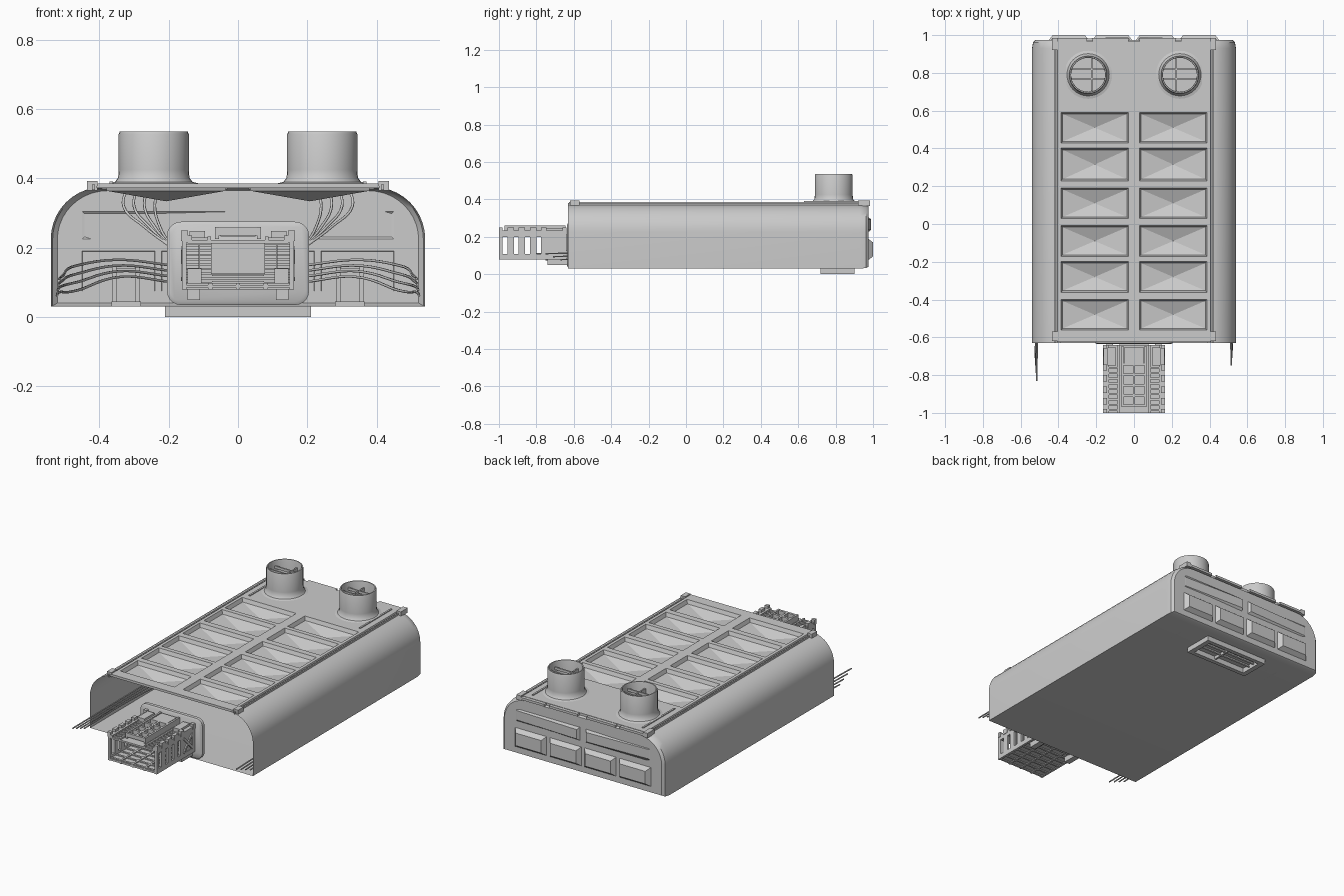
import bpy, bmesh, math
from mathutils import Matrix, Vector

if "Cube" in bpy.data.objects:
    bpy.data.objects.remove(bpy.data.objects["Cube"])


def finish(name, bm, smooth=True, angle=35, recalc=True):
    if recalc:
        bmesh.ops.recalc_face_normals(bm, faces=bm.faces)
    me = bpy.data.meshes.new(name)
    bm.to_mesh(me)
    bm.free()
    ob = bpy.data.objects.new(name, me)
    bpy.context.collection.objects.link(ob)
    if smooth:
        bpy.ops.object.select_all(action='DESELECT')
        ob.select_set(True)
        bpy.context.view_layer.objects.active = ob
        bpy.ops.object.shade_smooth_by_angle(angle=math.radians(angle))
    return ob


def boxes(name, items):
    """Each item: x0,x1,y0,y1,z0,z1 and an optional tilt about x."""
    bm = bmesh.new()
    for it in items:
        x0, x1, y0, y1, z0, z1 = it[:6]
        tilt = it[6] if len(it) > 6 else 0
        m = (Matrix.Translation(((x0+x1)/2, (y0+y1)/2, (z0+z1)/2))
             @ Matrix.Rotation(tilt, 4, 'X')
             @ Matrix.Diagonal((x1-x0, y1-y0, z1-z0, 1)))
        bmesh.ops.create_cube(bm, size=1, matrix=m)
    return finish(name, bm, False)


def mirrored(items):
    return items + [(-i[1], -i[0]) + tuple(i[2:]) for i in items]


def tube(name, paths, r=0.004):
    cu = bpy.data.curves.new(name, 'CURVE')
    cu.dimensions = '3D'
    cu.bevel_depth = r
    cu.bevel_resolution = 1
    cu.resolution_u = 6
    for p in paths:
        sp = cu.splines.new('BEZIER')
        sp.bezier_points.add(len(p)-1)
        for b, co in zip(sp.bezier_points, p):
            b.co = co
            b.handle_left_type = b.handle_right_type = 'AUTO'
    ob = bpy.data.objects.new(name, cu)
    bpy.context.collection.objects.link(ob)


# Body shell: rounded section, open at the front and closed at the back
def section():
    half = [(0.54, 0.03)]
    for i in range(11):
        a = math.pi/2*i/10
        half.append((0.39 + 0.15*math.cos(a), 0.225 + 0.15*math.sin(a)))
    return half + [(-x, z) for x, z in reversed(half)]


bm = bmesh.new()
rings = []
for y, s, dz in ((-0.63, 1, 0), (0.93, 1, 0), (0.962, 0.99, 0.003), (0.975, 0.965, 0.01)):
    rings.append([bm.verts.new((x*s, y, 0.2 + (z-0.2)*(1 - dz*6))) for x, z in section()])
n = len(rings[0])
for a, b in zip(rings, rings[1:]):
    for i in range(n):
        # the flat middle of the roof is left to the top panel
        if i != 11 or a is not rings[0]:
            bm.faces.new((a[i], a[(i+1) % n], b[(i+1) % n], b[i]))
bm.faces.new(rings[-1])
finish("body_shell", bm)

# Top panel: two columns of six recessed cells with pyramid floors, plain rear deck
rows = [(-0.57, -0.39), (-0.37, -0.19), (-0.18, 0.0), (0.02, 0.20), (0.22, 0.41), (0.42, 0.60)]
ys = [-0.625] + [v for r in rows for v in r] + [0.965]
xs = [-0.405, -0.395, -0.02, 0.02, 0.395, 0.405]
TOP = 0.386
bm = bmesh.new()
grid = [[bm.verts.new((x, y, TOP)) for x in xs] for y in ys]
cells = []
for j in range(len(ys)-1):
    for i in range(len(xs)-1):
        f = bm.faces.new((grid[j][i], grid[j][i+1], grid[j+1][i+1], grid[j+1][i]))
        if j % 2 and j < 13 and i in (1, 3):
            cells.append(f)
outer = [e for e in bm.edges if e.is_boundary]
skirt = bmesh.ops.extrude_edge_only(bm, edges=outer)
for v in [g for g in skirt['geom'] if isinstance(g, bmesh.types.BMVert)]:
    v.co = Vector((v.co.x*1.01, v.co.y, 0.372))
for f in cells:
    bmesh.ops.inset_individual(bm, faces=[f], thickness=0.012, depth=0.0)
    bmesh.ops.inset_individual(bm, faces=[f], thickness=0.012, depth=-0.022)
    mid = bmesh.ops.poke(bm, faces=[f])['verts'][0]
    mid.co.z -= 0.03
finish("top_panel", bm, False, recalc=False)

# Side rails, corner clips and rear trim
boxes("roof_rails", mirrored([
    (0.413, 0.421, -0.63, 0.965, 0.366, 0.382),
    (0.405, 0.435, -0.62, -0.57, 0.365, 0.393),
    (0.405, 0.435, 0.92, 0.985, 0.365, 0.393),
    (0.03, 0.22, 0.96, 0.985, 0.37, 0.384),
    (0.25, 0.41, 0.96, 0.985, 0.37, 0.384),
    (0.36, 0.37, 0.63, 0.93, 0.38, 0.391)]))

# Exhaust stacks with flared base, hollow bore and inner bars
prof = [(0.135, 0.384), (0.112, 0.390), (0.103, 0.402), (0.101, 0.425), (0.101, 0.528),
        (0.098, 0.535), (0.092, 0.535), (0.090, 0.528), (0.090, 0.388)]
for side, label in ((-1, "left"), (1, "right")):
    bm = bmesh.new()
    vs = [bm.verts.new((r, 0, z)) for r, z in prof]
    es = [bm.edges.new(p) for p in zip(vs, vs[1:])]
    bmesh.ops.spin(bm, geom=vs+es, cent=(0, 0, 0), axis=(0, 0, 1), angle=2*math.pi,
                   steps=32, use_duplicate=False)
    bmesh.ops.remove_doubles(bm, verts=bm.verts, dist=1e-4)
    bmesh.ops.translate(bm, verts=bm.verts, vec=(side*0.243, 0.79, 0))
    finish("stack_" + label, bm)
    c = side*0.243
    boxes("stack_bars_" + label, [
        (c-0.089, c+0.089, 0.765, 0.773, 0.49, 0.505),
        (c-0.089, c+0.089, 0.815, 0.823, 0.49, 0.505),
        (c-side*0.02-0.004, c-side*0.02+0.004, 0.705, 0.875, 0.47, 0.50)])


# Rear panels: a row of four pads under two long wedges
def pad(bm, x0, x1, z0, z1, inset, depth, skew=0):
    y = 0.974
    a = [bm.verts.new(p) for p in ((x0, y, z0), (x1, y, z0), (x1, y, z1), (x0, y, z1))]
    b = [bm.verts.new(p) for p in (
        (x0+inset, y+depth*(1-skew), z0+inset), (x1-inset, y+depth*(1+skew), z0+inset),
        (x1-inset, y+depth*(1+skew), z1-inset), (x0+inset, y+depth*(1-skew), z1-inset))]
    for i in range(4):
        k = (i+1) % 4
        bm.faces.new((a[i], a[k], b[k], b[i]))
    bm.faces.new(b)


bm = bmesh.new()
for k in range(4):
    x = -0.45 + k*0.23
    pad(bm, x, x+0.21, 0.075, 0.19, 0.02, 0.026)
pad(bm, -0.45, -0.02, 0.225, 0.305, 0.012, 0.009, 0.8)
pad(bm, 0.02, 0.45, 0.225, 0.305, 0.012, 0.009, -0.8)
finish("rear_panels", bm, False)

# Underside vent frame with vanes
boxes("bottom_vent", mirrored([(0.18, 0.21, 0.72, 0.9, 0.0, 0.032)]) + [
    (-0.18, 0.18, 0.72, 0.745, 0.0, 0.032), (-0.18, 0.18, 0.875, 0.9, 0.0, 0.032),
    (-0.18, 0.18, 0.79, 0.797, 0.012, 0.032, 0.5), (-0.18, 0.18, 0.83, 0.837, 0.012, 0.032, 0.5),
    (0.02, 0.03, 0.745, 0.875, 0.012, 0.032)])

# Mounting plate with rounded corners
bm = bmesh.new()
ring = []
for cx, cz, a0 in ((0.165, 0.235, 0), (-0.165, 0.235, 90), (-0.165, 0.075, 180), (0.165, 0.075, 270)):
    for k in range(6):
        a = math.radians(a0 + k*18)
        ring.append(bm.verts.new((cx + 0.04*math.cos(a), -0.61, cz + 0.04*math.sin(a))))
f = bm.faces.new(ring)
ext = bmesh.ops.extrude_face_region(bm, geom=[f])
front = [g for g in ext['geom'] if isinstance(g, bmesh.types.BMFace)][0]
bmesh.ops.translate(bm, verts=front.verts, vec=(0, -0.02, 0))
bmesh.ops.inset_individual(bm, faces=[front], thickness=0.01, depth=0.006)
finish("mounting_plate", bm)

# Front rack side walls: rails, uprights between slots and a crossed bay
side = [(0.148, 0.162, -1.0, -0.64, 0.08, 0.108), (0.148, 0.162, -1.0, -0.64, 0.2, 0.235),
        (0.150, 0.158, -0.75, -0.65, 0.1, 0.21)]
for y0, y1 in ((-1.0, -0.98), (-0.955, -0.92), (-0.895, -0.86), (-0.835, -0.80), (-0.775, -0.745),
               (-0.66, -0.64)):
    side.append((0.148, 0.162, y0, y1, 0.1, 0.21))
    side.append((0.144, 0.165, y0, y1, 0.22, 0.25))
for t in (0.8, -0.8):
    side.append((0.154, 0.165, -0.765, -0.64, 0.147, 0.161, t))
boxes("rack_sides", mirrored(side))

# Rack top: raised ladder of cells in the middle, lattice strips either side
top = [(0.055, 0.066, -0.97, -0.645, 0.225, 0.26), (0.078, 0.088, -1.0, -0.64, 0.215, 0.232),
       (0.132, 0.15, -1.0, -0.64, 0.215, 0.235), (0.095, 0.14, -0.75, -0.655, 0.222, 0.248)]
for k in range(9):
    y = -0.99 + k*0.028
    top.append((0.085, 0.135, y, y+0.01, 0.217, 0.23))
top = mirrored(top)
for k in range(5):
    y = -0.97 + k*0.055
    top.append((-0.06, 0.06, y, y+0.014, 0.235, 0.258))
top += [(-0.006, 0.006, -0.97, -0.75, 0.235, 0.258), (-0.05, 0.05, -0.74, -0.65, 0.232, 0.258),
        (-0.145, 0.145, -1.0, -0.64, 0.212, 0.222)]
boxes("rack_top", top)

# Rack floor with ribs
ribs = [(-0.15, 0.15, -1.0, -0.64, 0.085, 0.093)]
for k in range(8):
    y = -0.995 + k*0.048
    ribs.append((-0.15, 0.15, y, y+0.012, 0.079, 0.098))
for x in (-0.08, 0, 0.08):
    ribs.append((x-0.006, x+0.006, -1.0, -0.64, 0.079, 0.099))
boxes("rack_floor", ribs)

# Rack back: central block, side slats, posts and lower brackets
slats = [(0.105, 0.145, -0.70, -0.64, 0.09, 0.14), (0.11, 0.145, -0.74, -0.62, 0.05, 0.082),
         (0.11, 0.114, -0.69, -0.64, 0.09, 0.21)]
for k in range(9):
    z = 0.095 + k*0.0135
    slats.append((0.075, 0.148, -0.68, -0.64, z, z+0.006))
slats = mirrored(slats) + [(-0.078, 0.078, -0.71, -0.63, 0.125, 0.213)]
slats += [(-0.075, 0.075, -0.68, -0.64, z, z+0.006) for z in (0.098, 0.108, 0.118)]
boxes("rack_back", slats)

# Interior pedestals under the stacks
boxes("inner_pedestals", mirrored([
    (0.29, 0.355, 0.72, 0.82, 0.035, 0.14), (0.283, 0.295, 0.71, 0.83, 0.03, 0.145),
    (0.35, 0.362, 0.71, 0.83, 0.03, 0.145), (0.28, 0.365, 0.7, 0.84, 0.03, 0.045)]))

# Cables: bundles to the front corners and leads down from the stacks
paths = []
for s, reach in ((-1, -0.83), (1, -0.75)):
    for k in range(4):
        d = k*0.016
        paths.append([(s*0.2, 0.68, 0.15-d), (s*0.33, 0.5, 0.165-d), (s*0.46, 0.2, 0.15-d*1.5),
                      (s*(0.505+d*0.2), -0.3, 0.12-d), (s*(0.515+d*0.15), reach+d*2.5, 0.11-d)])
    for k in range(4):
        x = 0.23 + k*0.03
        paths.append([(s*x, 0.74, 0.375), (s*(x+0.01), 0.70, 0.32),
                      (s*(x*0.5+0.11), 0.64, 0.26), (s*0.19, 0.56, 0.20)])
tube("cables", paths)
